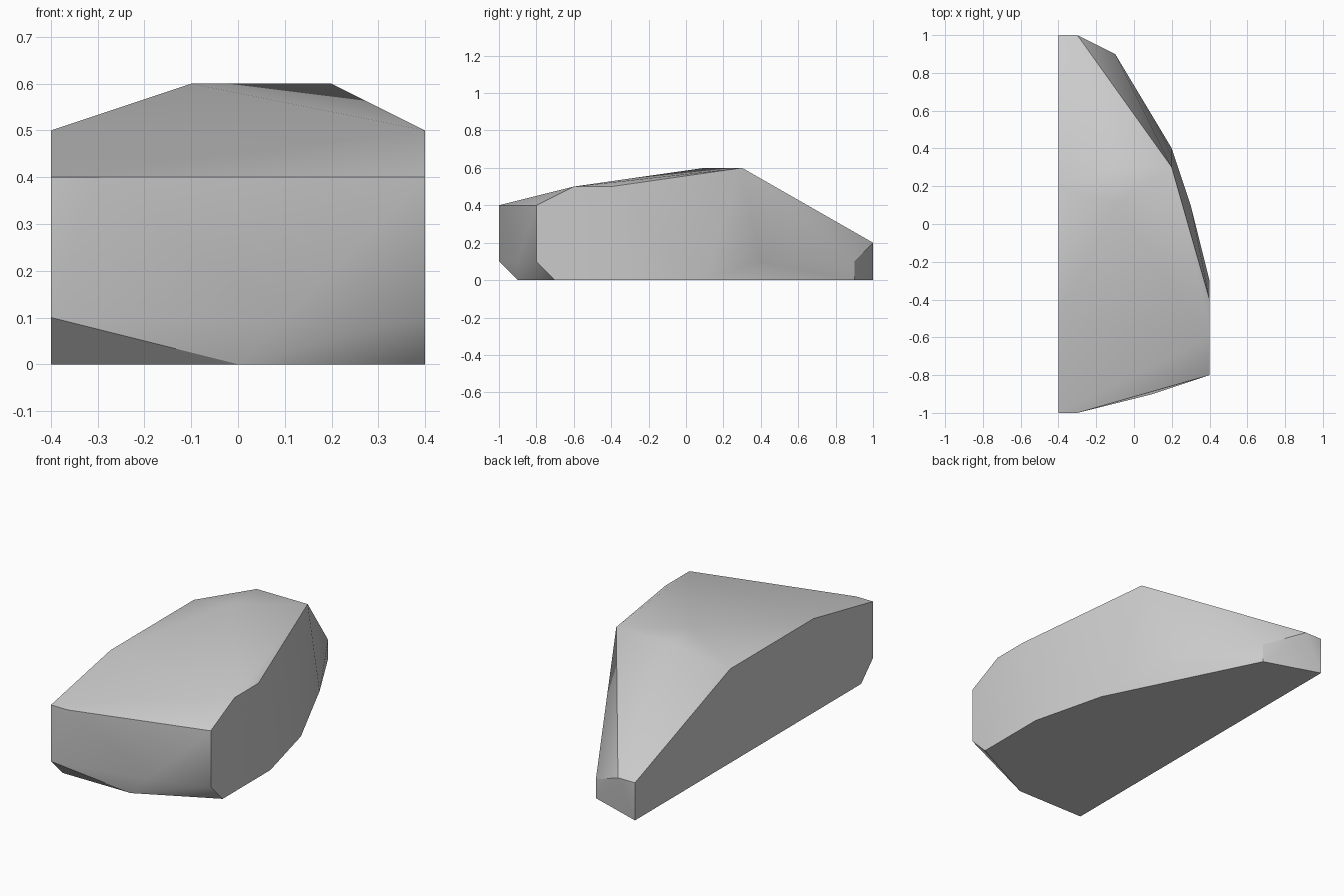
import bpy
import bmesh
import math
from mathutils import Vector

# Remove the default object
default = bpy.data.objects.get("Cube")
if default:
    bpy.data.objects.remove(default, do_unlink=True)

UNIT = 0.1  # the shell is laid out on a tenth-unit lattice


def make_material(name, colour):
    material = bpy.data.materials.new(name)
    material.use_nodes = True
    material.diffuse_color = colour
    material.node_tree.nodes["Principled BSDF"].inputs["Base Color"].default_value = colour
    return material


def hull_object(name, sections, material):
    """Wrap a faceted convex shell around the corner points of all sections."""
    bm = bmesh.new()
    for corners in sections.values():
        for corner in corners:
            bm.verts.new(Vector(corner) * UNIT)
    hull = bmesh.ops.convex_hull(bm, input=bm.verts[:])
    unused = {v for v in hull["geom_interior"] if isinstance(v, bmesh.types.BMVert)}
    bmesh.ops.delete(bm, geom=list(unused), context="VERTS")
    # Merge coplanar triangles into clean flat panels
    bmesh.ops.dissolve_limit(bm, angle_limit=math.radians(1), verts=bm.verts[:], edges=bm.edges[:])
    bmesh.ops.recalc_face_normals(bm, faces=bm.faces[:])
    mesh = bpy.data.meshes.new(name)
    bm.to_mesh(mesh)
    bm.free()
    mesh.materials.append(material)
    shell = bpy.data.objects.new(name, mesh)
    bpy.context.collection.objects.link(shell)
    return shell


sections = {
    # Flat side where the shell is split lengthwise
    "split_side": [(-4, 10, 0), (-4, 10, 2), (-4, 2, 5), (-4, -5, 5),
                   (-4, -10, 4), (-4, -10, 1), (-4, -9, 0)],
    # Blunt nose with its chamfered lower edge
    "nose": [(-3, -10, 4), (1, -9, 1), (0, -9, 0)],
    # Upright outer flank
    "flank": [(4, -8, 4), (4, -8, 1), (4, -7, 0), (4, -3, 0),
              (4, -4, 5), (4, -6, 5)],
    # Flat triangular roof
    "roof": [(-1, 1, 6), (-1, 3, 6), (2, 3, 6)],
    # Tapering rear quarter and low tail
    "tail": [(3, 1, 0), (2, 4, 1), (-1, 9, 0), (-1, 9, 1), (-3, 10, 2)],
}

grey = make_material("plain grey", (0.6, 0.6, 0.6, 1))
shell = hull_object("body_half_shell", sections, grey)

# Soft shading across shallow facets, crisp main edges
bpy.ops.object.select_all(action="DESELECT")
shell.select_set(True)
bpy.context.view_layer.objects.active = shell
bpy.ops.object.shade_smooth_by_angle(angle=math.radians(30))
